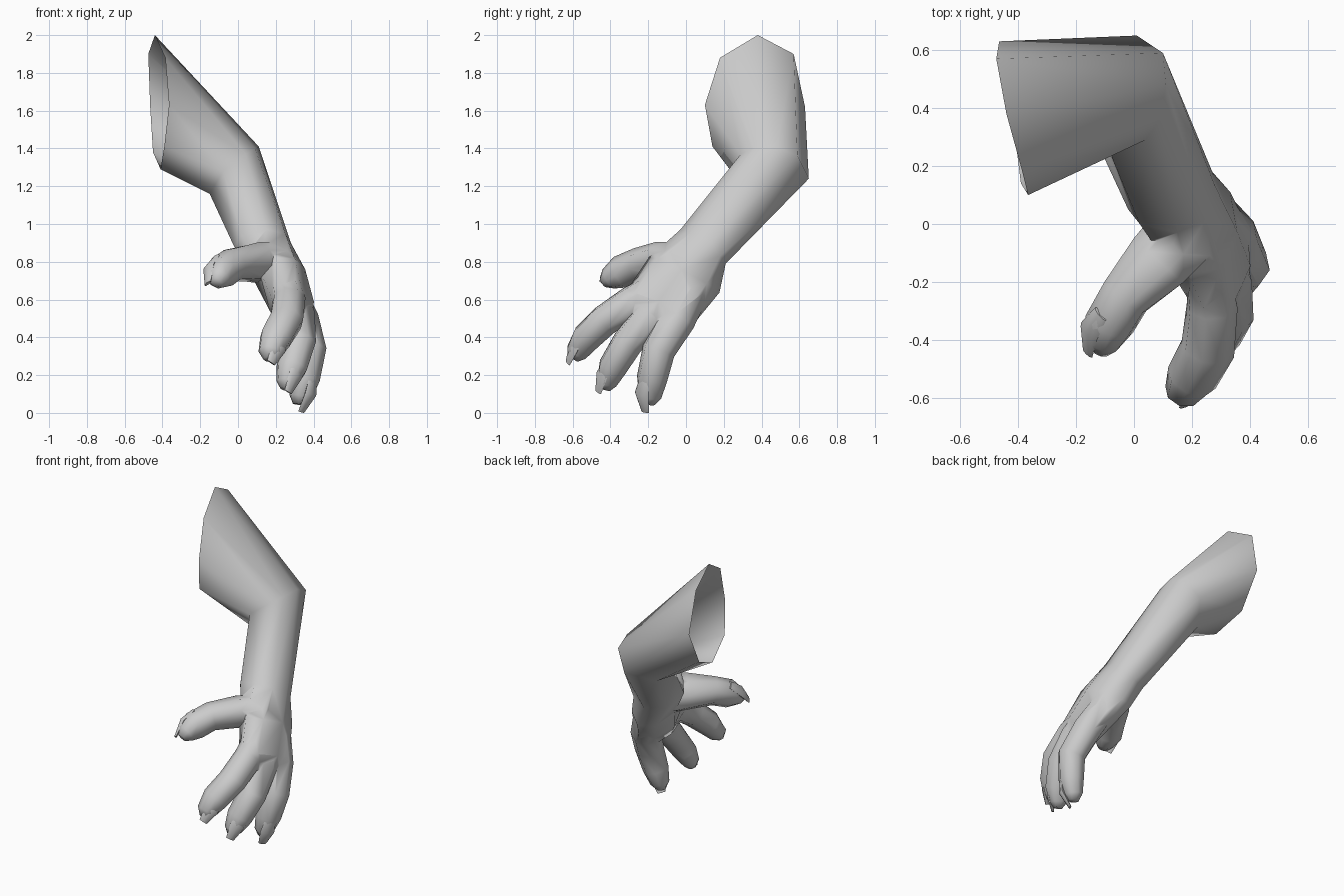
import bpy, bmesh, math
from mathutils import Vector as V

if "Cube" in bpy.data.objects:
    bpy.data.objects.remove(bpy.data.objects["Cube"])

BACK = V((0.97, -0.12, 0.21)).normalized()   # direction the back of the hand faces
N = 8


def loft(name, rings):
    """Closed skin through a list of equal-sided rings."""
    bm = bmesh.new()
    rows = [[bm.verts.new(p) for p in r] for r in rings]
    for a, b in zip(rows, rows[1:]):
        for i in range(len(a)):
            j = (i + 1) % len(a)
            bm.faces.new((a[i], a[j], b[j], b[i]))
    bm.faces.new(rows[0][::-1])
    bm.faces.new(rows[-1])
    bmesh.ops.recalc_face_normals(bm, faces=bm.faces)
    me = bpy.data.meshes.new(name)
    bm.to_mesh(me)
    bm.free()
    ob = bpy.data.objects.new(name, me)
    bpy.context.collection.objects.link(ob)
    return ob


def ellipse(c, n, s, width, depth):
    return [V(c) + n * (depth * math.cos(a)) + s * (width * math.sin(a))
            for a in (2 * math.pi * i / N for i in range(N))]


def tube(name, stations, normal):
    """stations: (centre, half width, half depth)"""
    pts = [V(s[0]) for s in stations]
    rings = []
    for i, (c, w, d) in enumerate(stations):
        t = (pts[min(i + 1, len(pts) - 1)] - pts[max(i - 1, 0)]).normalized()
        n = V(normal)
        n = (n - t * n.dot(t)).normalized()
        rings.append(ellipse(c, n, n.cross(t), w, d))
    return loft(name, rings)


# Upper arm, forearm and palm: one skin, open at the shoulder end
shoulder = [(-.44, .38, 2.0), (-.385, .18, 1.88), (-.365, .10, 1.63), (-.39, .14, 1.41),
            (-.41, .30, 1.29), (-.45, .50, 1.38), (-.465, .63, 1.62), (-.475, .57, 1.90)]
elbow = [(.11, .48, 1.41), (.09, .36, 1.40), (.04, .29, 1.37), (-.08, .24, 1.28),
         (-.15, .33, 1.16), (-.11, .48, 1.15), (.01, .65, 1.24), (.10, .59, 1.36)]
wrist = [(.28, .13, .90), (.25, .02, .95), (.15, -.03, .97), (.02, 0, .94),
         (-.02, .05, .88), (.05, .14, .80), (.17, .21, .79), (.27, .18, .83)]


def palm_ring(c, side, w, d):
    return ellipse(c, BACK, V(side).normalized(), w, d)


arm = loft("arm_and_hand", [
    shoulder, elbow, wrist,
    palm_ring((.22, -.01, .73), (-.1, -.85, .42), .21, .14),
    palm_ring((.285, -.13, .565), (-.15, -.85, .36), .205, .12),
    palm_ring((.31, -.17, .475), (-.15, -.85, .36), .165, .09)])

# Fingers and thumb
digits = [
    tube("index_finger", [((.25, -.13, .69), .08, .08), ((.27, -.28, .59), .09, .09),
                          ((.255, -.43, .49), .085, .095), ((.20, -.53, .395), .08, .09),
                          ((.17, -.58, .32), .06, .065), ((.17, -.60, .285), .03, .035)], BACK),
    tube("middle_finger", [((.27, -.07, .66), .08, .08), ((.315, -.19, .51), .09, .095),
                           ((.325, -.31, .37), .085, .09), ((.285, -.39, .24), .078, .085),
                           ((.26, -.42, .16), .055, .06), ((.255, -.43, .125), .03, .03)], BACK),
    tube("outer_finger", [((.27, .03, .63), .09, .09), ((.335, -.05, .49), .10, .095),
                          ((.38, -.145, .33), .09, .09), ((.355, -.18, .18), .082, .08),
                          ((.33, -.19, .085), .06, .06), ((.325, -.195, .045), .03, .035)], BACK),
    tube("thumb", [((.20, .0, .79), .14, .10), ((.085, -.125, .80), .13, .10),
                   ((-.03, -.25, .785), .092, .09), ((-.085, -.345, .745), .088, .09),
                   ((-.105, -.41, .71), .06, .06), ((-.115, -.44, .69), .03, .03)],
         (-.5, .1, .8)),
]

# Weld the digits into the palm
bpy.context.view_layer.objects.active = arm
for d in digits:
    m = arm.modifiers.new("weld", 'BOOLEAN')
    m.operation, m.solver, m.object = 'UNION', 'EXACT', d
    bpy.ops.object.modifier_apply(modifier=m.name)
    bpy.data.objects.remove(d)

# Open the shoulder end, then relax the hand so the digits flow into the palm
bm = bmesh.new()
bm.from_mesh(arm.data)
caps = [f for f in bm.faces if all(v.co.x < -.36 and v.co.z > 1.25 for v in f.verts)]
bmesh.ops.delete(bm, geom=caps, context='FACES')
bmesh.ops.remove_doubles(bm, verts=bm.verts, dist=.012)
bm.to_mesh(arm.data)
bm.free()

# Claws: thin tapered plates lying over the fingertips
claws = {
    "index_claw": ([(.24, -.555, .425), (.215, -.595, .345), (.175, -.625, .265)], (.6, -.7, .4)),
    "middle_claw": ([(.33, -.405, .28), (.305, -.445, .20), (.265, -.465, .11)], (.7, -.7, .2)),
    "outer_claw": ([(.40, -.215, .20), (.385, -.235, .10), (.335, -.215, .005)], (.8, -.6, .1)),
    "thumb_claw": ([(-.115, -.31, .825), (-.155, -.37, .77), (-.16, -.445, .685)], (-.8, -.3, .6)),
}
parts = [arm]
for name, (p, n) in claws.items():
    parts.append(tube(name, [(p[0], .032, .012), (p[1], .046, .018), (p[2], .026, .008)], n))

for ob in parts:
    bpy.ops.object.select_all(action='DESELECT')
    ob.select_set(True)
    bpy.context.view_layer.objects.active = ob
    bpy.ops.object.shade_smooth_by_angle(angle=math.radians(70))
